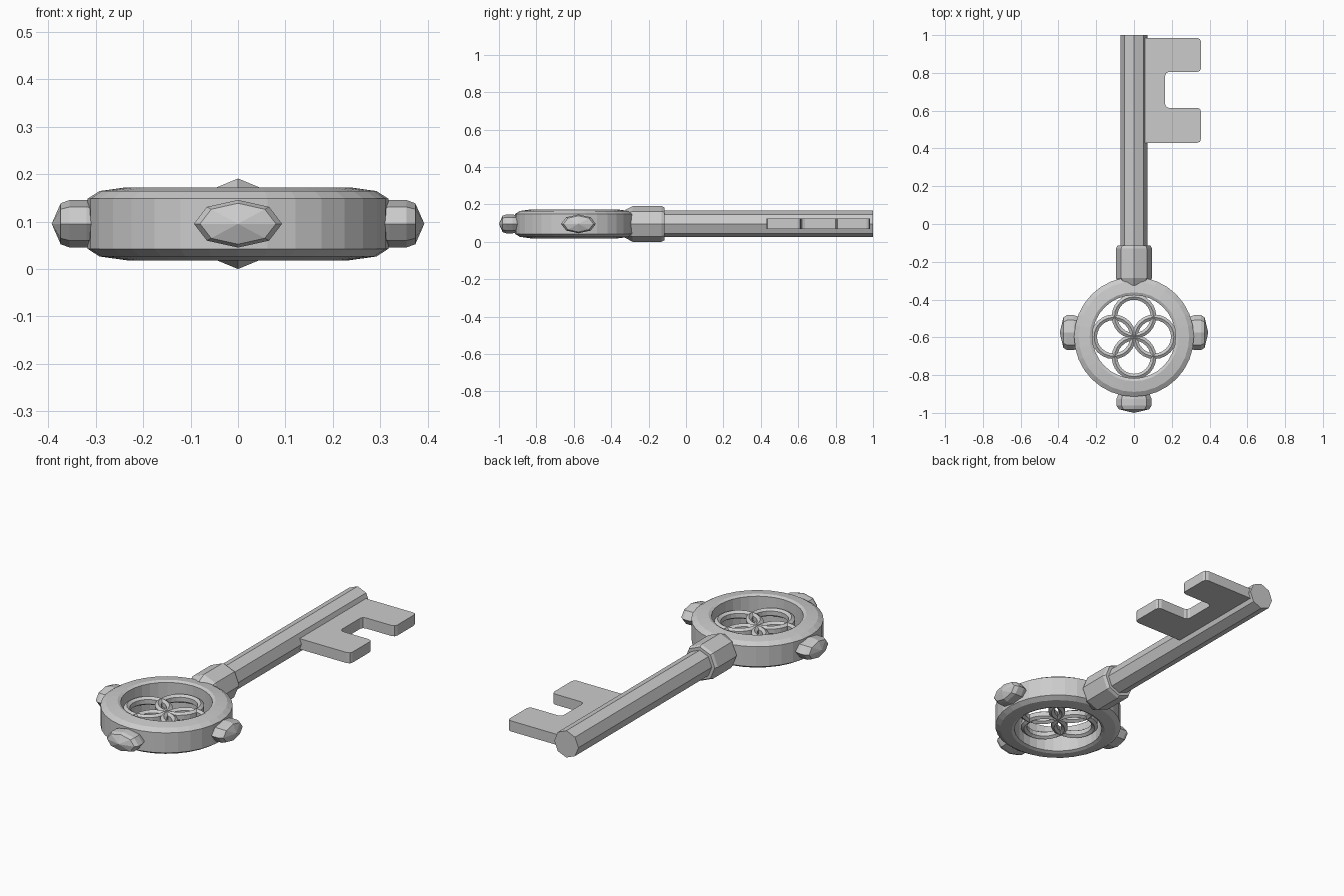
import bpy, bmesh, math
from mathutils import Vector

if "Cube" in bpy.data.objects:
    bpy.data.objects.remove(bpy.data.objects["Cube"])

Z0 = 0.0955                      # mid height of the key
BOW = Vector((0, -0.597, Z0))    # centre of the ring
UP = Vector((0, 0, 1))


def finish(name, bm):
    bmesh.ops.recalc_face_normals(bm, faces=bm.faces)
    me = bpy.data.meshes.new(name)
    bm.to_mesh(me)
    bm.free()
    ob = bpy.data.objects.new(name, me)
    bpy.context.collection.objects.link(ob)
    return ob


def lathe(name, origin, axis, profile, sides, squash=1.0, loop=False):
    """Spin (distance along axis, radius) points; a loop profile makes a ring."""
    axis = Vector(axis)
    side = Vector((1, 0, 0)) if axis.z else axis.cross(UP)
    third = Vector((0, 1, 0)) if axis.z else UP
    bm = bmesh.new()
    rings = []
    for d, r in profile:
        ring = []
        for k in range(sides):
            a = 2 * math.pi * k / sides
            p = origin + axis * d + side * r * math.cos(a) + third * r * squash * math.sin(a)
            ring.append(bm.verts.new(p))
        rings.append(ring)
    pairs = list(zip(rings, rings[1:])) + ([(rings[-1], rings[0])] if loop else [])
    for a, b in pairs:
        for k in range(sides):
            j = (k + 1) % sides
            bm.faces.new((a[k], a[j], b[j], b[k]))
    if not loop:
        bm.faces.new(rings[0])
        bm.faces.new(rings[-1])
    bmesh.ops.remove_doubles(bm, verts=bm.verts, dist=1e-5)
    return finish(name, bm)


# octagonal shaft and collar
lathe("shaft", Vector((0, 0, Z0)), (0, 1, 0), [(-0.2, 0.071), (1.0, 0.071)], 8)
lathe("collar", Vector((0, 0, Z0)), (0, 1, 0),
      [(-0.325, 0.075), (-0.285, 0.0955), (-0.13, 0.0955), (-0.115, 0.088)], 8)

# chamfered ring of the bow
half = [(0.053, 0.317), (0.069, 0.292), (0.077, 0.235), (0.070, 0.220)]
lathe("bow_ring", BOW, (0, 0, 1), half + [(-z, r) for z, r in reversed(half)], 32, loop=True)

# four overlapping hoops inside the bow
for i in range(4):
    a = i * math.pi / 2
    centre = BOW + Vector((math.cos(a), math.sin(a), 0)) * 0.108
    lathe(f"filigree_hoop_{i + 1}", centre, (0, 0, 1),
          [(0.012, 0.118), (0.022, 0.103), (0.012, 0.088),
           (-0.012, 0.088), (-0.022, 0.103), (-0.012, 0.118)], 24, loop=True)

# faceted studs around the bow
stud = [(0.295, 0.084), (0.32, 0.093), (0.355, 0.093), (0.374, 0.08), (0.393, 0)]
for name, y, axis in (("left_stud", -0.575, (-1, 0, 0)),
                      ("right_stud", -0.575, (1, 0, 0)),
                      ("end_stud", -0.607, (0, -1, 0))):
    lathe(name, Vector((0, y, Z0)), axis, stud, 8, squash=0.54)

# notched bit with softened corners
outline = [(0.04, 0.43), (0.355, 0.43), (0.355, 0.615), (0.165, 0.615),
           (0.165, 0.805), (0.355, 0.805), (0.355, 0.985), (0.04, 0.985)]
bm = bmesh.new()
face = bm.faces.new([bm.verts.new((x, y, Z0 - 0.028)) for x, y in outline])
bmesh.ops.bevel(bm, geom=[v for v in bm.verts if v.co.x > 0.1], offset=0.02,
                segments=2, profile=0.5, affect='VERTICES')
out = bmesh.ops.extrude_face_region(bm, geom=bm.faces[:])
bmesh.ops.translate(bm, vec=(0, 0, 0.056),
                    verts=[g for g in out["geom"] if isinstance(g, bmesh.types.BMVert)])
finish("bit", bm)
